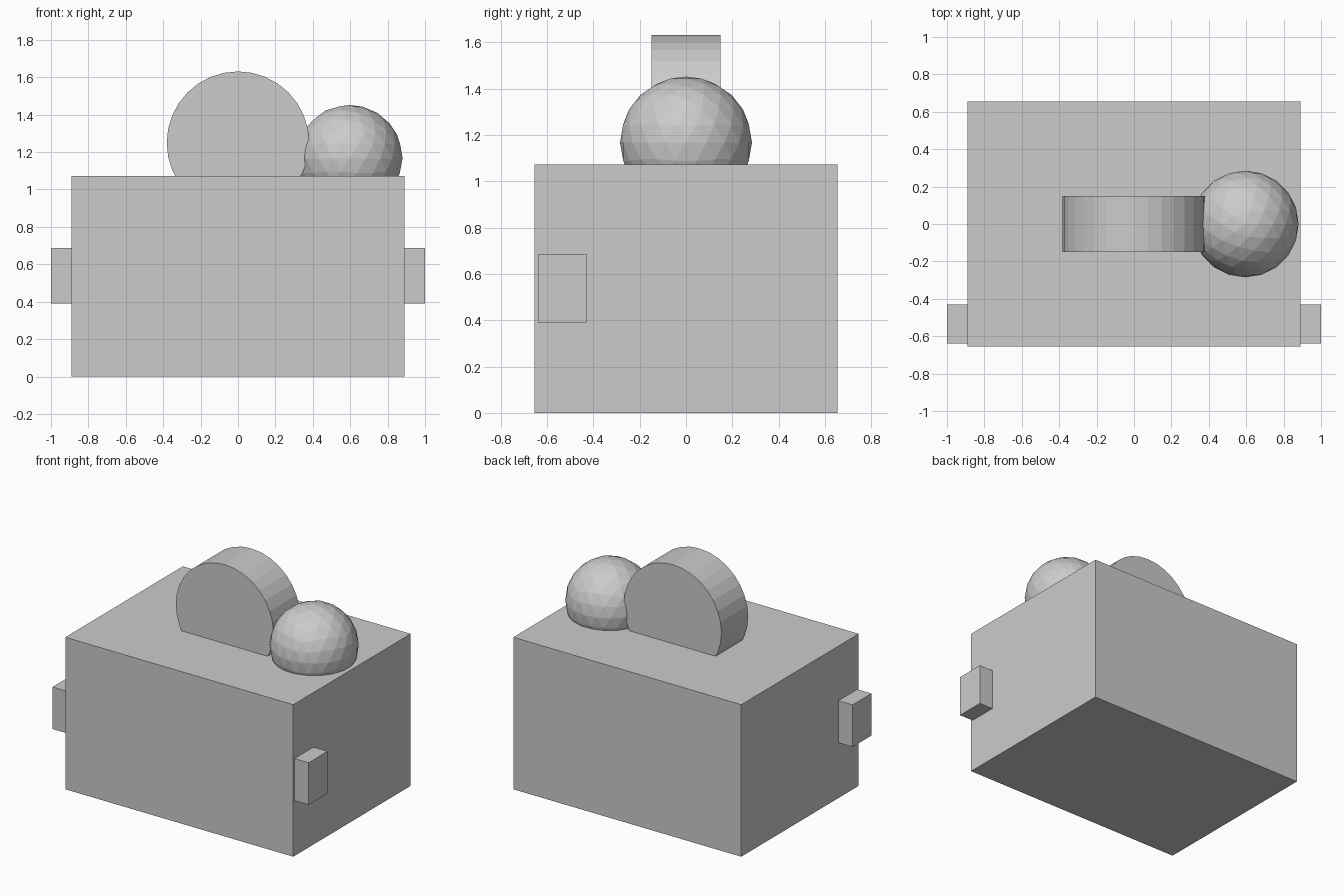
import bpy
from math import radians

if "Cube" in bpy.data.objects:
    bpy.data.objects.remove(bpy.data.objects["Cube"])


def box(name, lo, hi):
    """Axis-aligned box between two corners."""
    centre = [(a + b) / 2 for a, b in zip(lo, hi)]
    bpy.ops.mesh.primitive_cube_add(size=1, location=centre)
    ob = bpy.context.object
    ob.name = name
    ob.scale = [b - a for a, b in zip(lo, hi)]
    bpy.ops.object.transform_apply(location=True, rotation=False, scale=True)
    return ob


# Main body
box("body", (-0.89, -0.655, 0), (0.89, 0.655, 1.073))

# Side tabs, mirrored left and right near the front
tabs = box("side_tabs", (0.87, -0.64, 0.39), (1.0, -0.43, 0.687))
tabs.modifiers.new("mirror", 'MIRROR').use_axis[0] = True

# Upright disc sunk into the top
bpy.ops.mesh.primitive_cylinder_add(vertices=32, radius=0.381, depth=0.298,
                                    location=(0, 0, 1.25),
                                    rotation=(radians(90), 0, 0))
bpy.context.object.name = "top_disc"

# Faceted ball beside the disc
bpy.ops.mesh.primitive_ico_sphere_add(subdivisions=3, radius=0.285,
                                      location=(0.595, 0, 1.167))
bpy.context.object.name = "top_ball"
